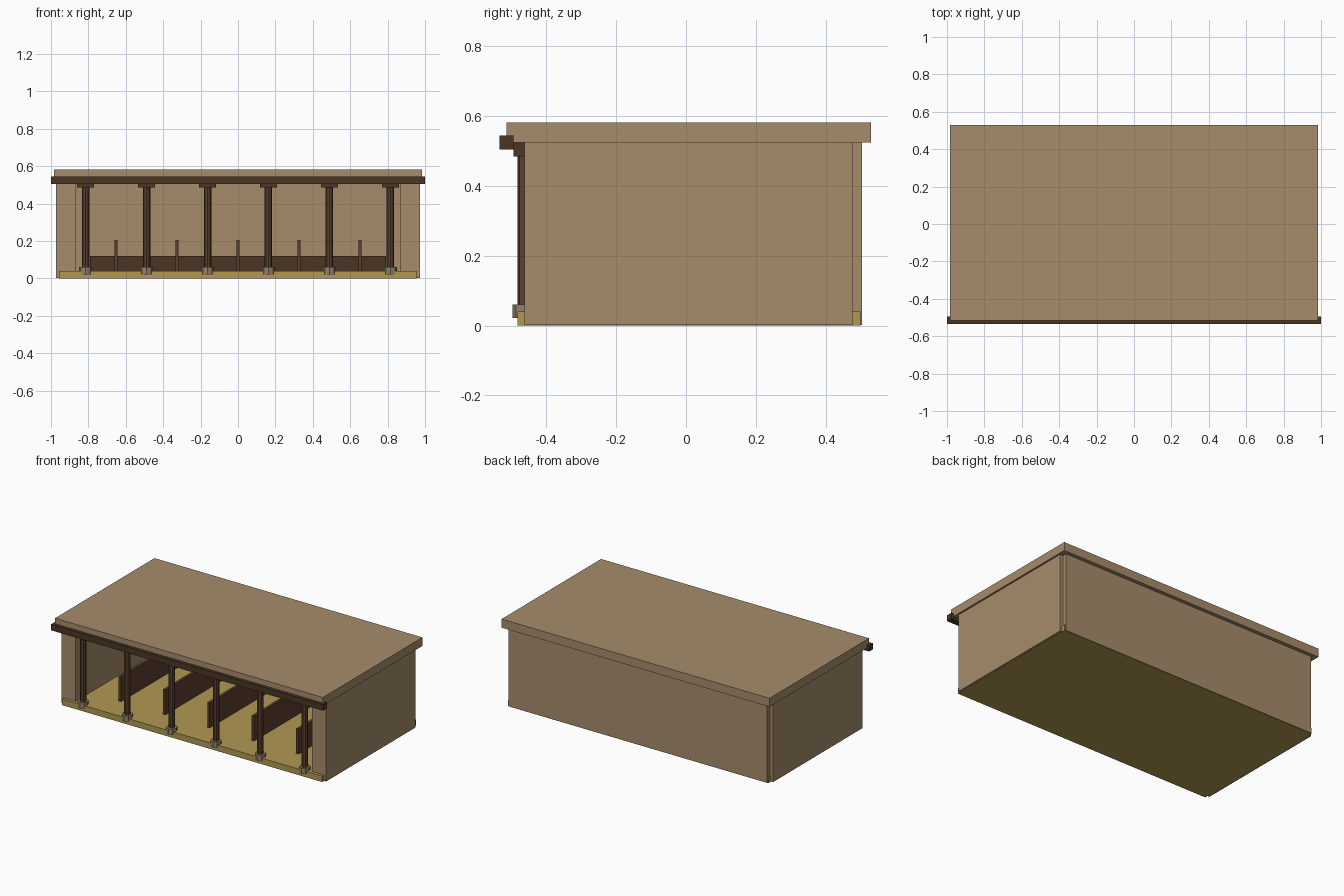
import bpy

if "Cube" in bpy.data.objects:
    bpy.data.objects.remove(bpy.data.objects["Cube"])


def material(name, color):
    m = bpy.data.materials.new(name)
    m.diffuse_color = (*color, 1)
    m.use_nodes = True
    m.node_tree.nodes["Principled BSDF"].inputs["Base Color"].default_value = m.diffuse_color
    return m


plaster = material("tan_plaster", (0.381, 0.262, 0.150))
dark_wood = material("dark_wood", (0.069, 0.036, 0.018))
brown_wood = material("brown_wood", (0.107, 0.050, 0.027))
straw = material("straw_floor", (0.440, 0.315, 0.085))
stone = material("stone", (0.296, 0.223, 0.150))


def box(name, x, y, z, mat):
    """Axis-aligned box given as (min, max) pairs."""
    bpy.ops.mesh.primitive_cube_add(
        size=1, location=[(a + b) / 2 for a, b in (x, y, z)])
    ob = bpy.context.object
    ob.name = name
    ob.scale = [b - a for a, b in (x, y, z)]
    bpy.ops.object.transform_apply(location=False, rotation=False, scale=True)
    ob.data.materials.append(mat)
    return ob


def column(name, x, y, z, radius, mat):
    """Eight-sided upright cylinder between two heights."""
    bpy.ops.mesh.primitive_cylinder_add(
        vertices=8, radius=radius, depth=z[1] - z[0],
        location=(x, y, sum(z) / 2))
    ob = bpy.context.object
    ob.name = name
    ob.data.materials.append(mat)
    return ob


# Shell: floor, walls and flat roof
box("floor", (-0.957, 0.957), (-0.483, 0.50), (0, 0.04), straw)
box("back_wall", (-0.95, 0.95), (0.40, 0.505), (0.001, 0.525), plaster)
box("left_wall", (-0.973, -0.87), (-0.463, 0.477), (0.001, 0.525), plaster)
box("right_wall", (0.87, 0.973), (-0.463, 0.477), (0.001, 0.525), plaster)
box("roof", (-0.985, 0.985), (-0.515, 0.53), (0.525, 0.582), plaster)

# Front beam
box("front_beam", (-1, 1), (-0.535, -0.495), (0.505, 0.545), dark_wood)

# Row of posts with stone bases and wooden capitals
post_y = -0.463
for i in range(6):
    x = -0.815 + i * 0.326
    column("post_base", x, post_y, (0.022, 0.06), 0.034, stone)
    column("post", x, post_y, (0.03, 0.50), 0.02, brown_wood)
    box("post_capital", (x - 0.045, x + 0.045),
        (post_y - 0.032, post_y + 0.032), (0.485, 0.525), dark_wood)

# Stall dividers
for i in range(5):
    x = (i - 2) * 0.326
    box("stall_divider", (x - 0.009, x + 0.009), (-0.31, 0.40),
        (0.04, 0.205), brown_wood)

# Feed trough along the back wall
box("feed_trough", (-0.79, 0.79), (0.31, 0.40), (0.04, 0.12), dark_wood)
